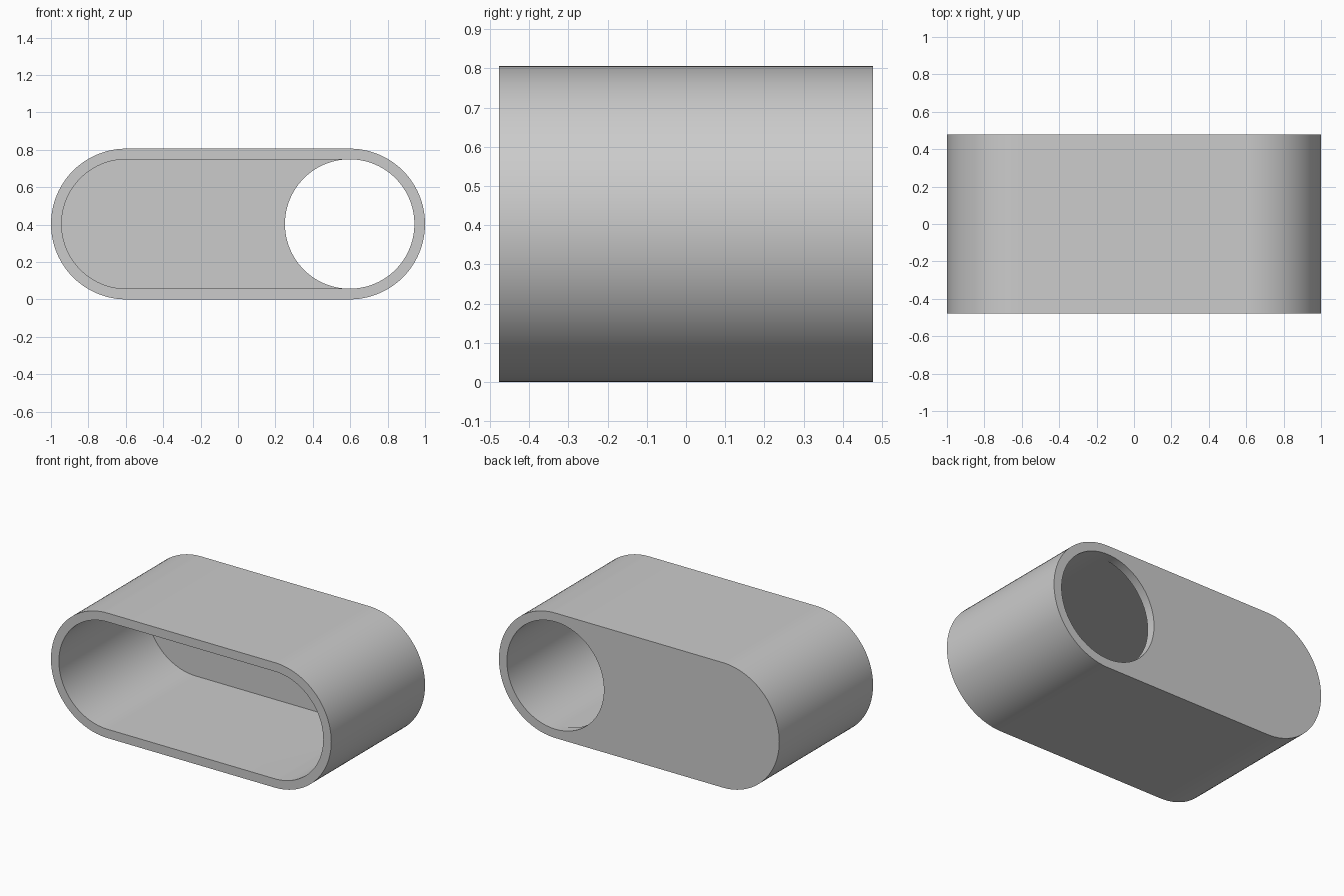
import bpy, bmesh
from math import sin, cos, pi, radians

cube = bpy.data.objects.get("Cube")
if cube:
    bpy.data.objects.remove(cube, do_unlink=True)

OUTER, WALL, HALF_DEPTH = 0.403, 0.057, 0.478
INNER = OUTER - WALL
CENTRE = 1 - OUTER
STEPS = 48

grey = bpy.data.materials.new("plain grey")
grey.use_nodes = True
colour = (0.6, 0.6, 0.6, 1)
grey.diffuse_color = colour
grey.node_tree.nodes["Principled BSDF"].inputs["Base Color"].default_value = colour

bm = bmesh.new()


def loop(left, radius, y):
    """Two half circles, around x = CENTRE and x = left; a circle if they match."""
    verts = []
    for cx, start in ((CENTRE, -pi / 2), (left, pi / 2)):
        for i in range(STEPS + 1):
            a = start + pi * i / STEPS
            verts.append(bm.verts.new((cx + radius * cos(a), y, OUTER + radius * sin(a))))
    return verts


def bridge(a, b):
    for i in range(len(a)):
        j = (i + 1) % len(a)
        bm.faces.new((a[i], a[j], b[j], b[i]))


# Closed chain of loops: outside, back plate, round hole, cavity, front rim
chain = [
    loop(-CENTRE, OUTER, -HALF_DEPTH),
    loop(-CENTRE, OUTER, HALF_DEPTH),
    loop(CENTRE, INNER, HALF_DEPTH),
    loop(CENTRE, INNER, HALF_DEPTH - WALL),
    loop(-CENTRE, INNER, HALF_DEPTH - WALL),
    loop(-CENTRE, INNER, -HALF_DEPTH),
]
for k, ring in enumerate(chain):
    bridge(ring, chain[(k + 1) % len(chain)])

# Weld the hole to the cavity end it shares
bmesh.ops.remove_doubles(bm, verts=bm.verts[:], dist=1e-5)
bmesh.ops.recalc_face_normals(bm, faces=bm.faces[:])

mesh = bpy.data.meshes.new("slot_sleeve")
bm.to_mesh(mesh)
bm.free()
mesh.materials.append(grey)
sleeve = bpy.data.objects.new("slot_sleeve", mesh)
bpy.context.collection.objects.link(sleeve)

bpy.ops.object.select_all(action="DESELECT")
sleeve.select_set(True)
bpy.context.view_layer.objects.active = sleeve
bpy.ops.object.shade_smooth_by_angle(angle=radians(30))
